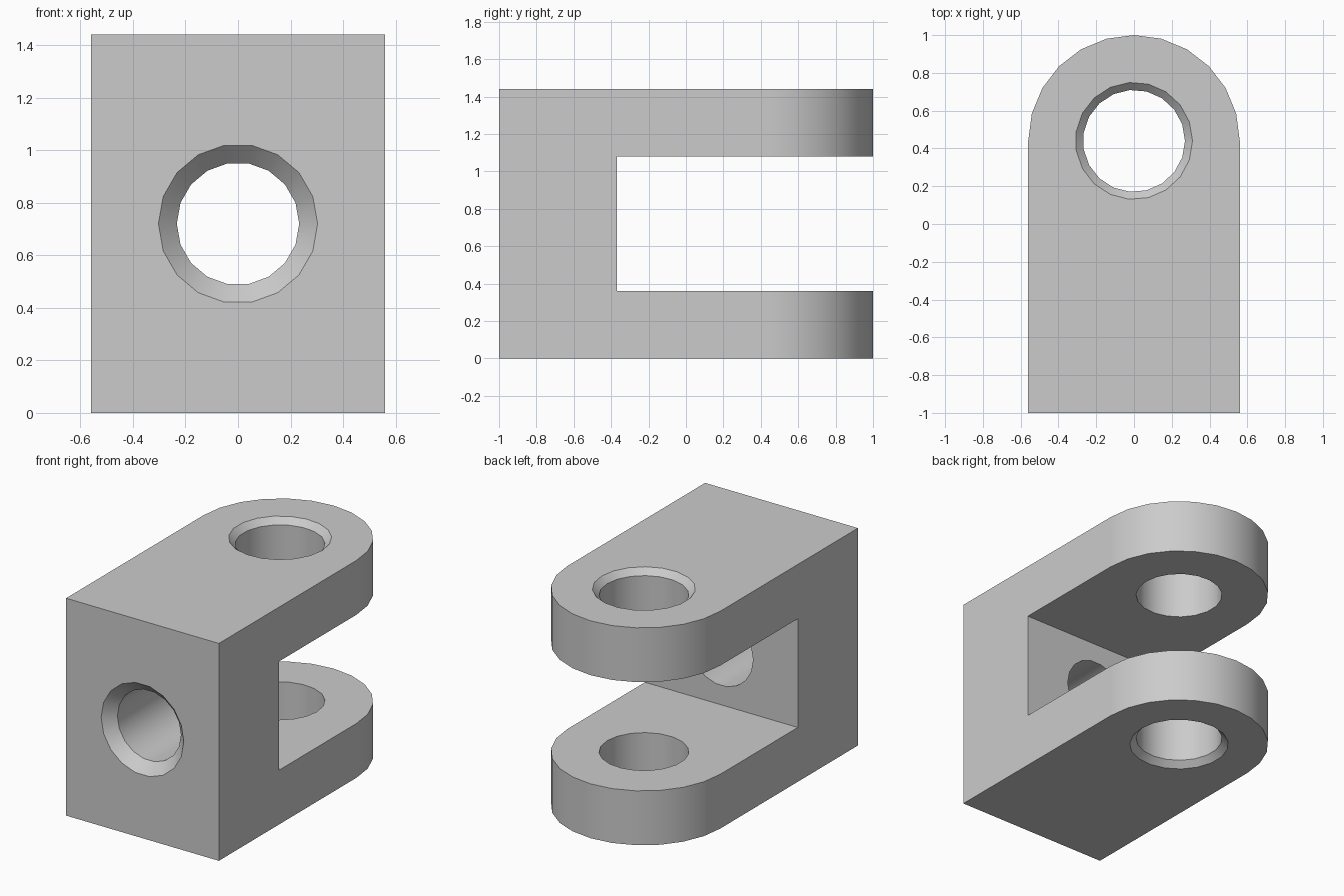
import bpy, bmesh
from math import sin, cos, pi

if "Cube" in bpy.data.objects:
    bpy.data.objects.remove(bpy.data.objects["Cube"], do_unlink=True)

HALF_W, HEIGHT = 0.56, 1.44
PIN_Y, MID_Z = 0.44, 0.72

metal = bpy.data.materials.new("plain grey")
metal.use_nodes = True
grey = (0.6, 0.6, 0.6, 1)
metal.diffuse_color = grey
metal.node_tree.nodes["Principled BSDF"].inputs["Base Color"].default_value = grey


def loft(name, rings):
    """Closed solid through a list of equal-length vertex rings."""
    bm = bmesh.new()
    loops = [[bm.verts.new(p) for p in ring] for ring in rings]
    n = len(loops[0])
    for a, b in zip(loops, loops[1:]):
        for i in range(n):
            j = (i + 1) % n
            bm.faces.new((a[i], a[j], b[j], b[i]))
    bm.faces.new(loops[0])
    bm.faces.new(loops[-1])
    bmesh.ops.recalc_face_normals(bm, faces=bm.faces)
    mesh = bpy.data.meshes.new(name)
    bm.to_mesh(mesh)
    bm.free()
    mesh.materials.append(metal)
    obj = bpy.data.objects.new(name, mesh)
    bpy.context.collection.objects.link(obj)
    return obj


def drill(name, sides, profile, place):
    """Turned cutter: profile holds (distance along axis, radius)."""
    angles = [2 * pi * i / sides for i in range(sides)]
    return loft(name, [[place(r * cos(a), r * sin(a), t) for a in angles]
                       for t, r in profile])


# Clevis block: rounded-end outline extruded to full height
outline = [(-HALF_W, -1), (HALF_W, -1)]
outline += [(HALF_W * cos(pi * i / 12), PIN_Y + HALF_W * sin(pi * i / 12))
            for i in range(13)]
body = loft("clevis_bracket", [[(x, y, z) for x, y in outline]
                               for z in (0, HEIGHT)])

# Slot between the two arms
slot = loft("slot_cutter", [[(x, y, z) for x, y in
                             ((-1, -0.37), (1, -0.37), (1, 2), (-1, 2))]
                            for z in (0.36, 1.08)])

# Pin hole through both arms, chamfered on the outer faces
pin = drill("pin_hole_cutter", 19,
            [(-0.1, 0.41), (0.04, 0.27), (HEIGHT - 0.04, 0.27), (HEIGHT + 0.1, 0.41)],
            lambda u, v, t: (u, PIN_Y + v, t))

# Rod hole through the base wall, chamfered at the front
rod = drill("rod_hole_cutter", 18,
            [(-1.1, 0.403), (-0.93, 0.233), (-0.1, 0.233)],
            lambda u, v, t: (u, t, MID_Z + v))

bpy.ops.object.select_all(action="DESELECT")
bpy.context.view_layer.objects.active = body
body.select_set(True)
for cutter in (slot, pin, rod):
    cutter.hide_render = True
    mod = body.modifiers.new(cutter.name, "BOOLEAN")
    mod.operation = "DIFFERENCE"
    mod.solver = "EXACT"
    mod.object = cutter
    bpy.ops.object.modifier_apply(modifier=mod.name)
    bpy.data.objects.remove(cutter, do_unlink=True)

# Smooth curved walls, crisp edges
bpy.ops.object.shade_smooth_by_angle(angle=pi / 6)
weighted = body.modifiers.new("flat_sides", "WEIGHTED_NORMAL")
weighted.keep_sharp = True
